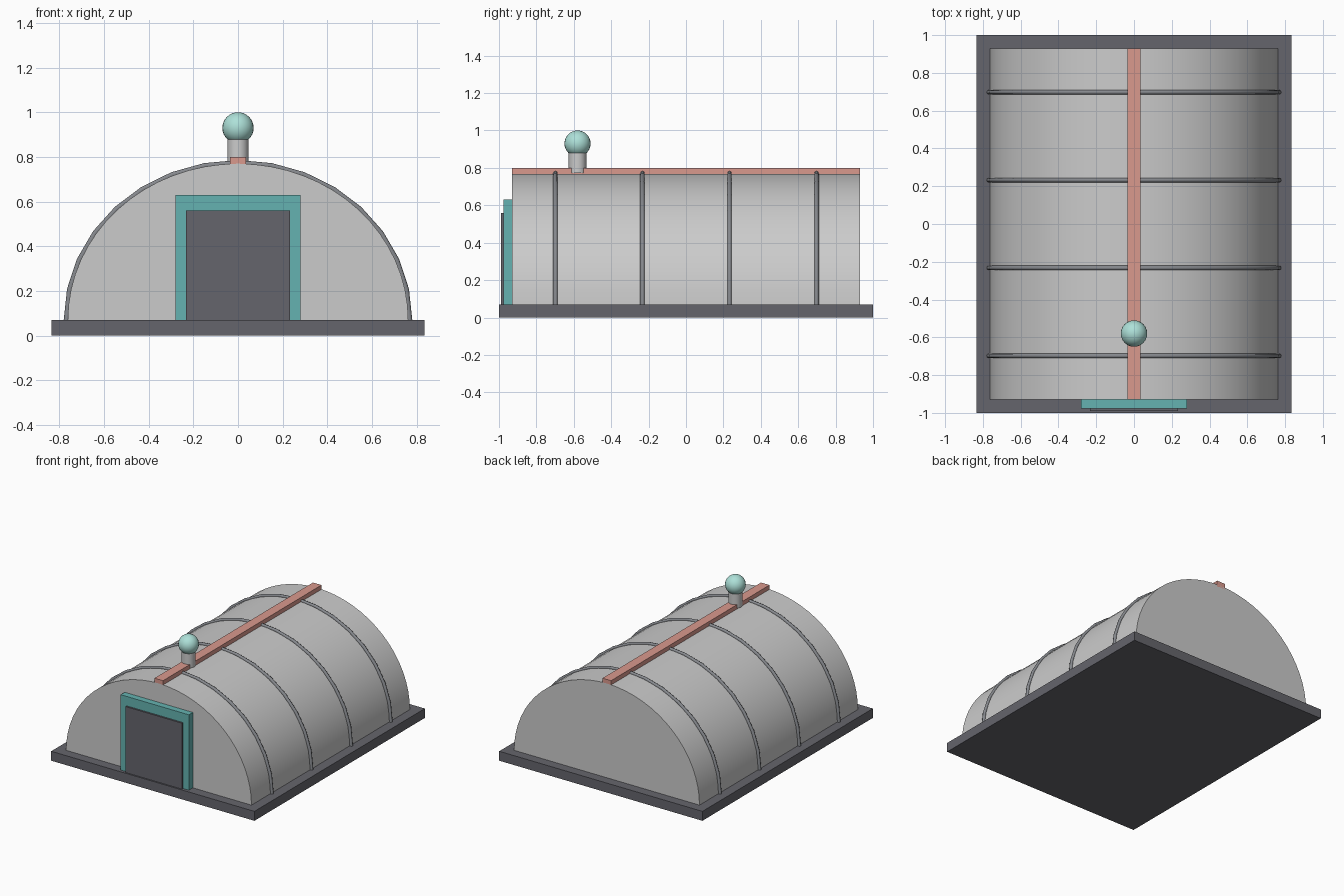
import bpy, bmesh, math
from mathutils import Vector

if "Cube" in bpy.data.objects:
    bpy.data.objects.remove(bpy.data.objects["Cube"])


def material(name, rgb):
    m = bpy.data.materials.new(name)
    m.diffuse_color = (*rgb, 1)
    m.use_nodes = True
    m.node_tree.nodes["Principled BSDF"].inputs["Base Color"].default_value = m.diffuse_color
    return m


DARK = material("dark_grey", (0.13, 0.13, 0.15))
TEAL = material("teal", (0.13, 0.45, 0.44))
SALMON = material("salmon", (0.70, 0.32, 0.27))
MINT = material("mint", (0.42, 0.75, 0.69))
STEEL = material("steel", (0.24, 0.25, 0.27))


def finish(name, bm, mat=None, smooth=False):
    bmesh.ops.recalc_face_normals(bm, faces=bm.faces)
    me = bpy.data.meshes.new(name)
    bm.to_mesh(me)
    bm.free()
    ob = bpy.data.objects.new(name, me)
    bpy.context.collection.objects.link(ob)
    if mat:
        me.materials.append(mat)
    if smooth:
        bpy.ops.object.select_all(action='DESELECT')
        ob.select_set(True)
        bpy.context.view_layer.objects.active = ob
        bpy.ops.object.shade_smooth_by_angle(angle=math.radians(50))
    return ob


def box(name, lo, hi, mat=None):
    bm = bmesh.new()
    bmesh.ops.create_cube(bm, size=1)
    for v in bm.verts:
        v.co = [(a + b) / 2 + c * (b - a) for a, b, c in zip(lo, hi, v.co)]
    return finish(name, bm, mat)


def arch(rx, rz, steps):
    """Half ellipse standing on the slab, from right to left."""
    angles = [math.pi * i / steps for i in range(steps + 1)]
    return [Vector((rx * math.cos(a), 0, 0.07 + rz * math.sin(a))) for a in angles]


def rib(name, y):
    """Round tube bent over the shell."""
    bm = bmesh.new()
    r, sides, steps = 0.012, 8, 16
    rings = []
    for i, p in enumerate(arch(0.768, 0.704, steps)):
        a = math.pi * i / steps
        out = Vector((math.cos(a), 0, math.sin(a)))
        ring = []
        for k in range(sides):
            t = math.tau * k / sides
            ring.append(bm.verts.new(p + out * (r * math.cos(t)) + Vector((0, y + r * math.sin(t), 0))))
        rings.append(ring)
    for a, b in zip(rings, rings[1:]):
        for k in range(sides):
            n = (k + 1) % sides
            bm.faces.new((a[k], a[n], b[n], b[k]))
    bm.faces.new(rings[0])
    bm.faces.new(rings[-1])
    finish(name, bm, STEEL, True)


# Ground slab
box("base_slab", (-0.835, -1, 0), (0.835, 1, 0.07), DARK)

# Vaulted shell with closed ends
bm = bmesh.new()
end = bm.faces.new([bm.verts.new(p + Vector((0, -0.93, 0))) for p in arch(0.762, 0.70, 32)])
ext = bmesh.ops.extrude_face_region(bm, geom=[end], use_keep_orig=True)
bmesh.ops.translate(bm, vec=(0, 1.86, 0), verts=[g for g in ext["geom"] if isinstance(g, bmesh.types.BMVert)])
finish("vault_shell", bm, None, True)

# Ribs
for i in range(4):
    rib(f"rib_{i + 1}", -0.698 + i * 0.4653)

# Ridge beam
box("ridge_beam", (-0.035, -0.93, 0.755), (0.035, 0.93, 0.80), SALMON)

# Door frame and door
box("door_frame", (-0.28, -0.977, 0.07), (0.28, -0.92, 0.63), TEAL)
box("door", (-0.232, -0.99, 0.07), (0.232, -0.96, 0.56), DARK)

# Vent pipe and round cap
bm = bmesh.new()
bmesh.ops.create_cone(bm, cap_ends=True, segments=24, radius1=0.047, radius2=0.047, depth=0.11)
bmesh.ops.translate(bm, vec=(0, -0.58, 0.828), verts=bm.verts)
finish("vent_pipe", bm, None, True)
bm = bmesh.new()
bmesh.ops.create_uvsphere(bm, u_segments=24, v_segments=16, radius=0.07)
bmesh.ops.translate(bm, vec=(0, -0.58, 0.93), verts=bm.verts)
finish("vent_cap", bm, MINT, True)
